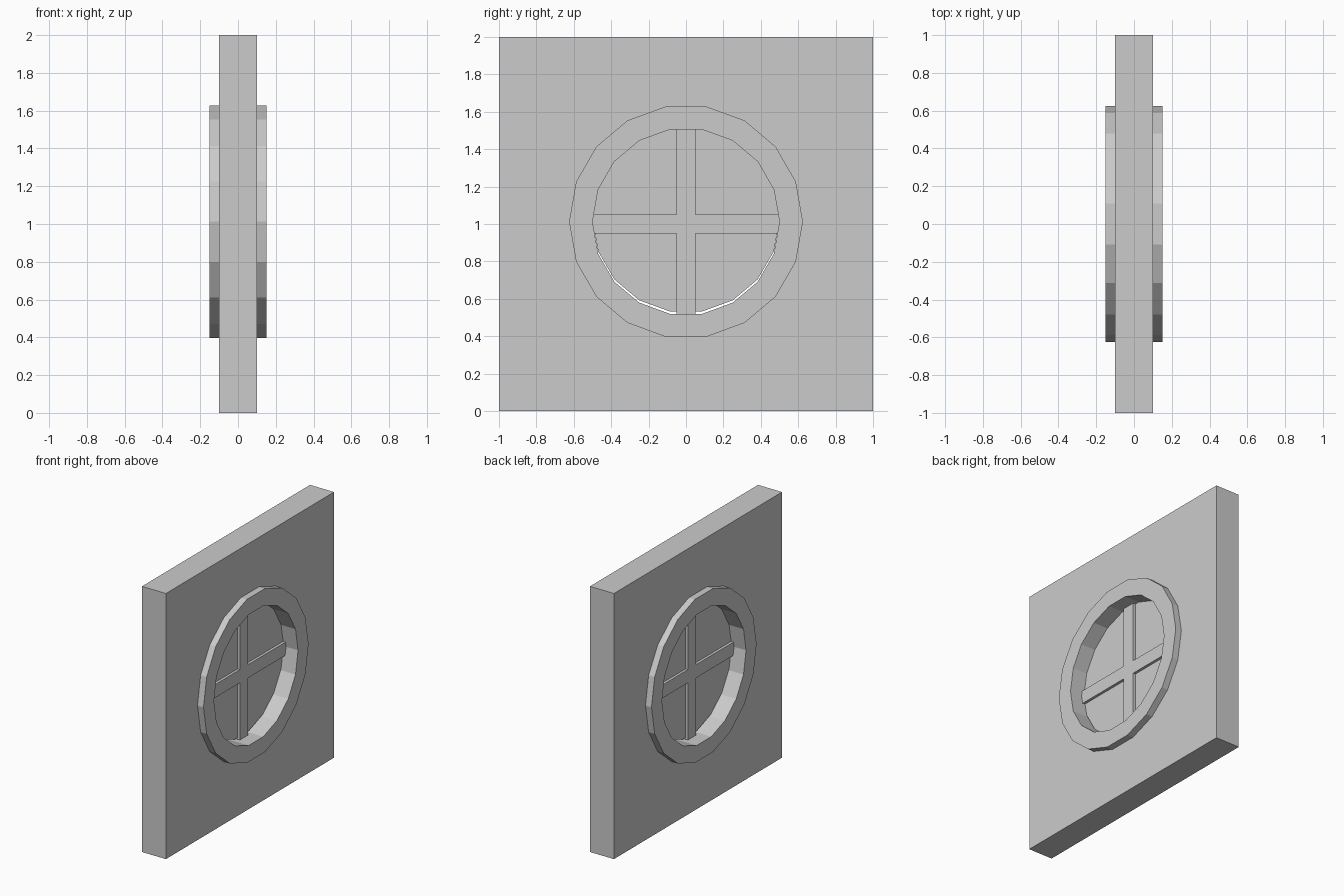
import bpy, bmesh, math

if "Cube" in bpy.data.objects:
    bpy.data.objects.remove(bpy.data.objects["Cube"])

SIDES = 18
CENTRE_Z = 1.0125


def finish(name, bm):
    bmesh.ops.recalc_face_normals(bm, faces=bm.faces)
    mesh = bpy.data.meshes.new(name)
    bm.to_mesh(mesh)
    bm.free()
    obj = bpy.data.objects.new(name, mesh)
    bpy.context.collection.objects.link(obj)
    return obj


def circle(radius, cz):
    steps = [2 * math.pi * i / SIDES for i in range(SIDES)]
    return [(radius * math.cos(a), cz + radius * math.sin(a)) for a in steps]


def prism(name, outline, half):
    """Extrude a (y, z) outline evenly along x."""
    bm = bmesh.new()
    face = bm.faces.new([bm.verts.new((-half, y, z)) for y, z in outline])
    new = bmesh.ops.extrude_face_region(bm, geom=[face], use_keep_orig=True)["geom"]
    verts = [v for v in new if isinstance(v, bmesh.types.BMVert)]
    bmesh.ops.translate(bm, verts=verts, vec=(2 * half, 0, 0))
    return finish(name, bm)


def ring(name, inner, outer, half, cz):
    """Square-section ring around the x axis."""
    bm = bmesh.new()
    section = [(inner, -half), (outer, -half), (outer, half), (inner, half)]
    loops = [[bm.verts.new((x, y, z)) for y, z in circle(r, cz)] for r, x in section]
    for k in range(4):
        a, b = loops[k], loops[(k + 1) % 4]
        for i in range(SIDES):
            j = (i + 1) % SIDES
            bm.faces.new((a[i], a[j], b[j], b[i]))
    return finish(name, bm)


# Wall panel with a round opening
wall = prism("wall", [(-1, 0), (1, 0), (1, 2), (-1, 2)], 0.1)
cutter = prism("opening_cutter", circle(0.56, CENTRE_Z), 0.3)
cutter.hide_render = True
cut = wall.modifiers.new("opening", "BOOLEAN")
cut.operation = "DIFFERENCE"
cut.solver = "EXACT"
cut.object = cutter
bpy.context.view_layer.objects.active = wall
bpy.ops.object.modifier_apply(modifier=cut.name)
bpy.data.objects.remove(cutter)

# Round window frame
ring("window_frame", 0.5, 0.625, 0.15, CENTRE_Z)

# Pane, set slightly high so a thin gap shows at the bottom
prism("window_pane", circle(0.5, 1.025), 0.03)

# Crossed glazing bars
w, l = 0.05, 0.52
cross = [(l, -w), (l, w), (w, w), (w, l), (-w, l), (-w, w),
         (-l, w), (-l, -w), (-w, -w), (-w, -l), (w, -l), (w, -w)]
prism("glazing_bars", [(y, z + 1) for y, z in cross], 0.05)
